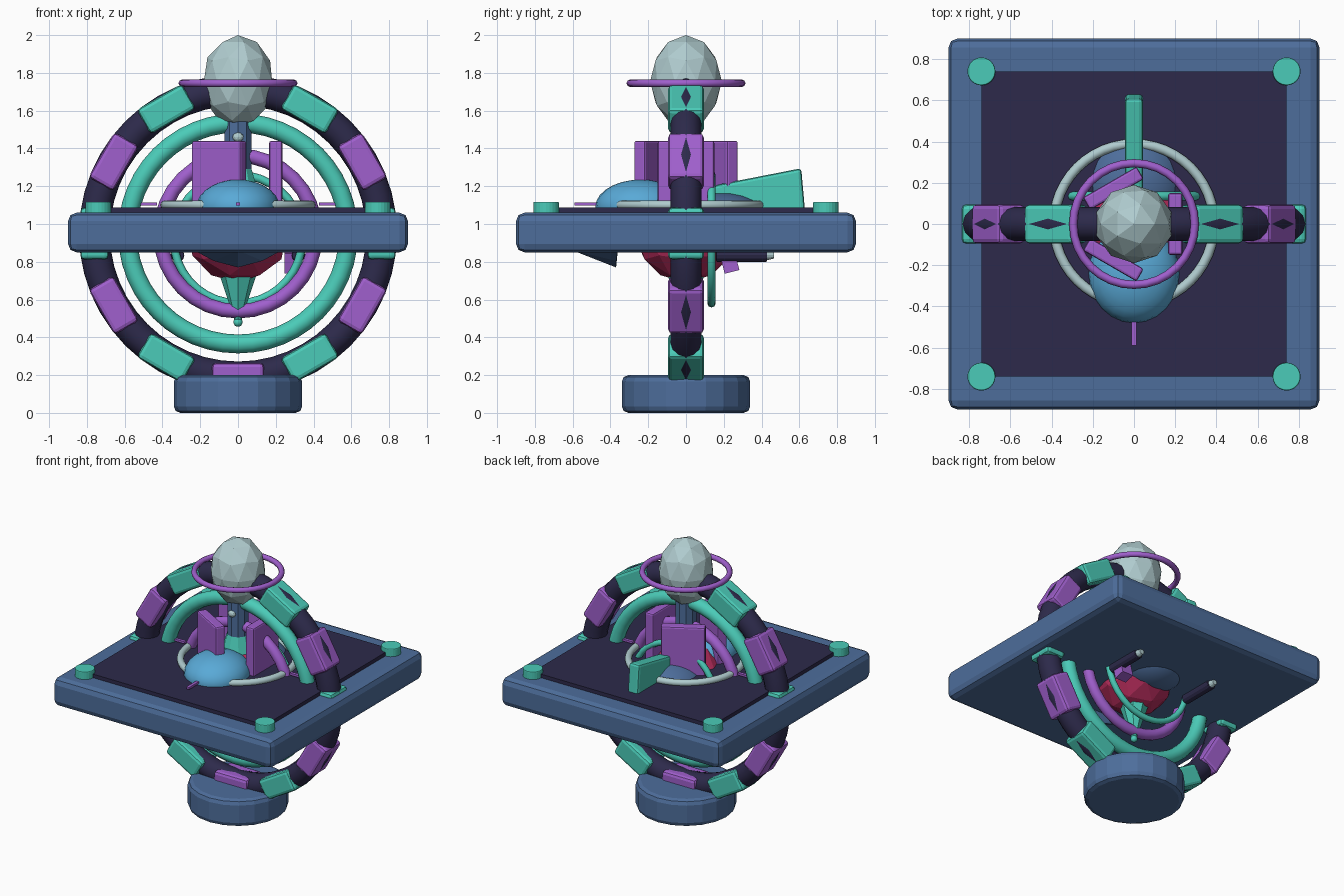
import bpy, bmesh, math
from mathutils import Matrix, Vector

if "Cube" in bpy.data.objects:
    bpy.data.objects.remove(bpy.data.objects["Cube"])


def make_mat(name, rgb):
    m = bpy.data.materials.new(name)
    m.diffuse_color = (*rgb, 1)
    m.use_nodes = True
    m.node_tree.nodes["Principled BSDF"].inputs["Base Color"].default_value = m.diffuse_color
    return m


STEEL = make_mat("steel_blue", (0.075, 0.155, 0.33))
DARK = make_mat("dark_indigo", (0.026, 0.023, 0.07))
TEAL = make_mat("teal", (0.07, 0.6, 0.48))
PURPLE = make_mat("purple", (0.35, 0.115, 0.61))
PALE = make_mat("pale_grey", (0.43, 0.6, 0.62))
SKY = make_mat("sky_blue", (0.1, 0.4, 0.68))
MAGENTA = make_mat("magenta", (0.48, 0.026, 0.11))


def finish(name, bm, mat, bevel=0, smooth=False, segs=2):
    bmesh.ops.recalc_face_normals(bm, faces=bm.faces)
    me = bpy.data.meshes.new(name)
    bm.to_mesh(me)
    bm.free()
    me.materials.append(mat)
    ob = bpy.data.objects.new(name, me)
    bpy.context.collection.objects.link(ob)
    if smooth:
        me.polygons.foreach_set("use_smooth", [True] * len(me.polygons))
    if bevel:
        b = ob.modifiers.new("bevel", "BEVEL")
        b.width, b.segments = bevel, segs
        b.limit_method = "ANGLE"
    return ob


def box(name, mat, size, loc=(0, 0, 0), rot=Matrix(), bevel=0.0):
    bm = bmesh.new()
    m = Matrix.Translation(loc) @ rot @ Matrix.Diagonal((*size, 1))
    bmesh.ops.create_cube(bm, size=1, matrix=m)
    return finish(name, bm, mat, bevel)


def cone(name, mat, r1, r2, z0, z1, segs, loc=(0, 0), rot=Matrix(), bevel=0.0):
    bm = bmesh.new()
    m = Matrix.Translation((*loc, (z0 + z1) / 2)) @ rot
    bmesh.ops.create_cone(bm, cap_ends=True, segments=segs, radius1=r1,
                          radius2=r2, depth=z1 - z0, matrix=m)
    return finish(name, bm, mat, bevel)


def ball(name, mat, radii, loc, smooth=False):
    bm = bmesh.new()
    m = Matrix.Translation(loc) @ Matrix.Diagonal((*radii, 1))
    if smooth:
        bmesh.ops.create_uvsphere(bm, u_segments=24, v_segments=14, radius=1, matrix=m)
    else:
        bmesh.ops.create_icosphere(bm, subdivisions=2, radius=1, matrix=m)
    return finish(name, bm, mat, smooth=smooth)


def ring(name, mat, R, r, loc, upright=True, n=48, k=12):
    # torus, standing in the xz plane or lying flat
    bm = bmesh.new()
    rows = []
    for i in range(n):
        a = 2 * math.pi * i / n
        row = []
        for j in range(k):
            t = 2 * math.pi * j / k
            d, h = R + r * math.cos(t), r * math.sin(t)
            p = Vector((d * math.cos(a), d * math.sin(a), h))
            if upright:
                p = Vector((p.x, -p.z, p.y))
            row.append(bm.verts.new(p + Vector(loc)))
        rows.append(row)
    for i in range(n):
        for j in range(k):
            u, v, w = (i + 1) % n, (j + 1) % k, rows
            bm.faces.new((w[i][j], w[u][j], w[u][v], w[i][v]))
    return finish(name, bm, mat, smooth=True)


CZ = 0.95

# foot and square platform
cone("foot", STEEL, 0.34, 0.34, 0, 0.2, 20, bevel=0.035)
box("platform", STEEL, (1.8, 1.8, 0.21), (0, 0, 0.955), bevel=0.045)
box("platform_panel", DARK, (1.48, 1.48, 0.05), (0, 0, 1.062))
for sx in (-1, 1):
    for sy in (-1, 1):
        cone("corner_stud", TEAL, 0.068, 0.068, 1.05, 1.117, 24,
             (0.74 * sx, 0.74 * sy), bevel=0.006)

# large ring with alternating blocks
ring("outer_ring", DARK, 0.76, 0.082, (0, 0, CZ), n=48)
for i in range(12):
    a = math.radians(30 * i)
    box("ring_block", PURPLE if i % 2 else TEAL, (0.15, 0.19, 0.275),
        (0.76 * math.cos(a), 0, CZ + 0.76 * math.sin(a)),
        Matrix.Rotation(-a, 4, "Y"), 0.022)

# inner rings
ring("middle_ring", TEAL, 0.585, 0.05, (0, 0, CZ))
ring("inner_ring", PURPLE, 0.412, 0.038, (0, 0, CZ), n=32)
ring("thin_ring", TEAL, 0.34, 0.022, (0, 0.135, 0.92), n=36, k=8)
ring("floor_ring", PALE, 0.388, 0.024, (0, 0, 1.1), False)

# head, halo and neck
ball("head", PALE, (0.19, 0.19, 0.245), (0, 0, 1.755))
ring("halo", PURPLE, 0.295, 0.02, (0, 0, 1.745), False, n=32, k=8)
cone("neck", STEEL, 0.075, 0.075, 1.2, 1.58, 10)
ball("neck_gem", PALE, (0.03, 0.02, 0.025), (0, -0.072, 1.46))
cone("neck_flare", TEAL, 0.14, 0.06, 1.08, 1.34, 10)

# core and lower spike
ball("core", MAGENTA, (0.27, 0.27, 0.26), (0, 0, CZ))
cone("lower_spike", TEAL, 0.015, 0.12, 0.48, 0.8, 8)
ball("spike_tip", TEAL, (0.024, 0.024, 0.024), (0, 0, 0.48), True)

# three upright panels around the neck
for i in range(3):
    a = math.radians(120 * i)
    box("upright_panel", PURPLE, (0.07, 0.3, 0.37),
        (0.2 * math.cos(a), 0.2 * math.sin(a), 1.255),
        Matrix.Rotation(a, 4, "Z"), 0.012)

# front and back domes
ball("front_dome", SKY, (0.22, 0.24, 0.145), (0, -0.24, 1.09), True)
ball("back_dome", STEEL, (0.25, 0.26, 0.185), (0, 0.2, 0.98), True)

# pointed keel under the front
bm = bmesh.new()
pts = [(-0.25, -0.36, 0.87), (0.25, -0.36, 0.87), (0, -0.6, 0.86),
       (0, -0.37, 0.77), (-0.13, -0.37, 0.805), (0.13, -0.37, 0.805)]
bmesh.ops.convex_hull(bm, input=[bm.verts.new(p) for p in pts])
finish("keel", bm, STEEL)

# tail fin: side profile extruded across x
bm = bmesh.new()
prof = [(0.15, 1.07), (0.63, 1.07), (0.61, 1.295), (0.15, 1.205)]
f = bm.faces.new([bm.verts.new((-0.043, y, z)) for y, z in prof])
ext = bmesh.ops.extrude_face_region(bm, geom=[f])
bmesh.ops.translate(bm, vec=(0.086, 0, 0),
                    verts=[v for v in ext["geom"] if isinstance(v, bmesh.types.BMVert)])
finish("tail_fin", bm, TEAL, 0.018)

# thin pointers on the panel
for i in range(4):
    a = math.radians(90 * i)
    box("pointer", PURPLE, (0.16, 0.022, 0.016),
        (0.51 * math.cos(a), 0.51 * math.sin(a), 1.105), Matrix.Rotation(a, 4, "Z"))

# underside thrusters and small side block
lay = Matrix.Rotation(-math.pi / 2, 4, "X")
for s in (-1, 1):
    cone("thruster", DARK, 0.036, 0.036, 0.7, 0.97, 12, (0.32 * s, 0.295), lay, 0.008)
    cone("thruster_tip", PALE, 0.028, 0.018, 0.815, 0.855, 12, (0.32 * s, 0.445), lay)
box("side_block", PURPLE, (0.09, 0.08, 0.11), (0.29, 0.23, 0.8),
    Matrix.Rotation(0.25, 4, "X"))
